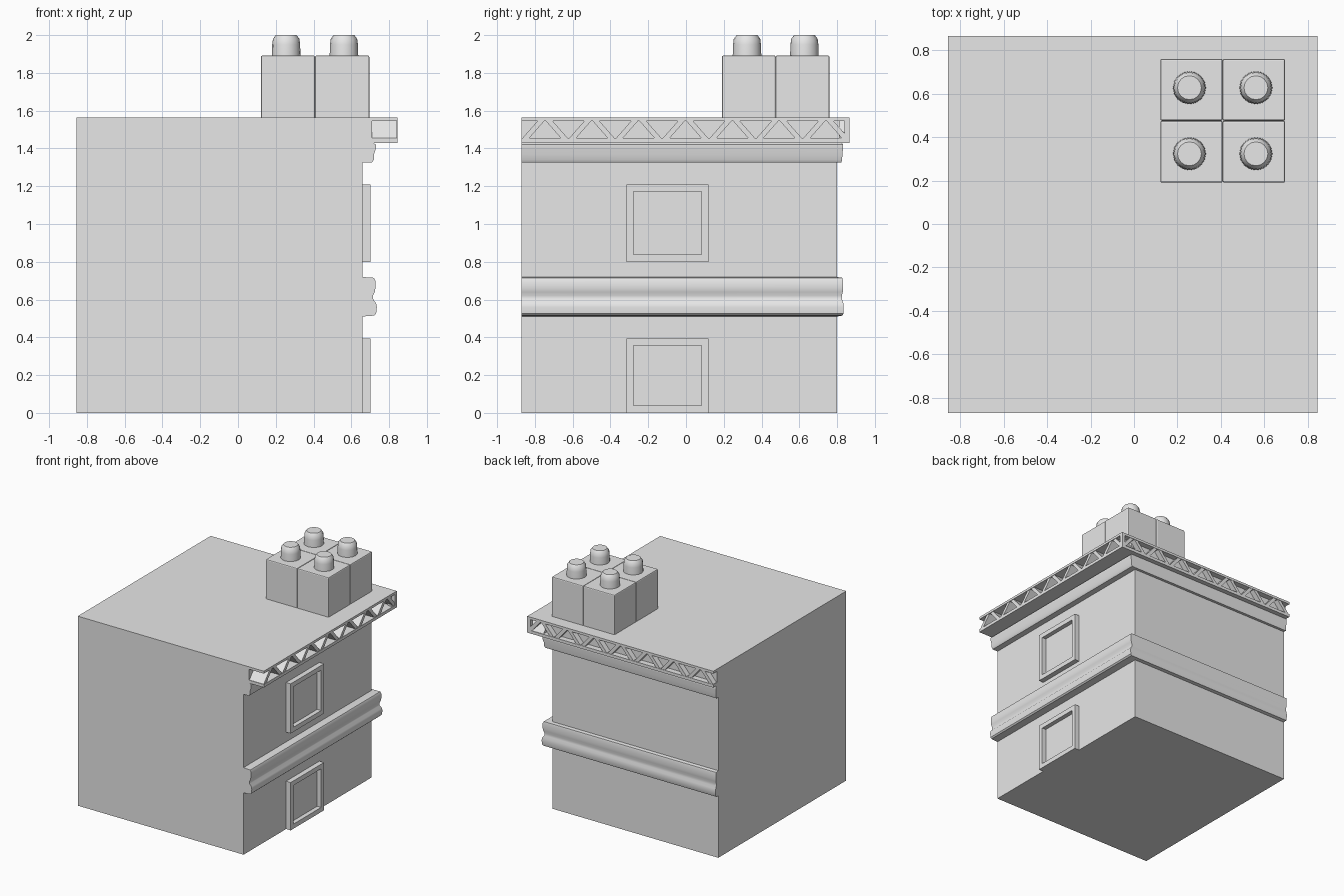
import bpy, bmesh, math

if "Cube" in bpy.data.objects:
    bpy.data.objects.remove(bpy.data.objects["Cube"], do_unlink=True)

stone = bpy.data.materials.new("pale grey stone")
stone.use_nodes = True
GREY = (0.8, 0.8, 0.8, 1)
stone.diffuse_color = GREY
stone.node_tree.nodes["Principled BSDF"].inputs["Base Color"].default_value = GREY

LEFT, FRONT = -0.855, -0.87      # plain cut sides
WALL_X, WALL_Y = 0.66, 0.80      # decorated walls
OUT_X, OUT_Y = 0.845, 0.865      # cornice edge
TOP = 1.565


def finish(bm, name, smooth=None, bevel=0):
    bmesh.ops.recalc_face_normals(bm, faces=bm.faces)
    mesh = bpy.data.meshes.new(name)
    bm.to_mesh(mesh)
    bm.free()
    mesh.materials.append(stone)
    obj = bpy.data.objects.new(name, mesh)
    bpy.context.collection.objects.link(obj)
    if bevel:
        mod = obj.modifiers.new("soft edges", "BEVEL")
        mod.width, mod.segments = bevel, 2
    if smooth:
        bpy.ops.object.select_all(action="DESELECT")
        obj.select_set(True)
        bpy.context.view_layer.objects.active = obj
        bpy.ops.object.shade_smooth_by_angle(angle=math.radians(smooth))
    return obj


def add_box(bm, low, high):
    verts = bmesh.ops.create_cube(bm, size=1)["verts"]
    for v in verts:
        v.co = [a + (c + 0.5) * (b - a) for a, b, c in zip(low, high, v.co)]


def box(name, low, high, **options):
    bm = bmesh.new()
    add_box(bm, low, high)
    return finish(bm, name, **options)


def sweep(name, profile, reach_x, reach_y, smooth=None):
    """Run a (reach, height) profile round the two decorated walls with a mitre."""
    bm = bmesh.new()
    rings = [[], [], []]
    for d, z in profile:
        x, y = WALL_X + d * reach_x, WALL_Y + d * reach_y
        for ring, co in zip(rings, ((LEFT, y, z), (x, y, z), (x, FRONT, z))):
            ring.append(bm.verts.new(co))
    n = len(profile)
    for a, b in zip(rings, rings[1:]):
        for i in range(n):
            j = (i + 1) % n
            bm.faces.new((a[i], a[j], b[j], b[i]))
    bm.faces.new(rings[0])
    bm.faces.new(rings[2])
    return finish(bm, name, smooth)


# Main block and roof slab
box("building_body", (LEFT, FRONT, 0), (WALL_X, WALL_Y, 1.545))
box("roof_slab", (LEFT, FRONT, 1.545), (OUT_X, OUT_Y, TOP))

# Rounded mouldings
sweep("middle_moulding",
      [(-0.1, 0.51), (0.8, 0.515), (0.95, 0.525), (1, 0.56), (0.95, 0.58),
       (0.75, 0.60), (0.72, 0.62), (0.85, 0.64), (0.9, 0.66), (0.9, 0.70),
       (0.8, 0.715), (-0.1, 0.72)], 0.075, 0.035, 35)
sweep("upper_moulding",
      [(-0.1, 1.325), (0.7, 1.325), (0.84, 1.34), (0.86, 1.37),
       (1, 1.40), (1, 1.42), (0.8, 1.43), (-0.1, 1.43)], 0.07, 0.032, 35)

# Cornice backing and lower rail
REACH_X, REACH_Y = OUT_X - WALL_X, OUT_Y - WALL_Y
for name, depth, z0, z1 in (("cornice_backing", 0.27, 1.43, 1.545),
                            ("cornice_lower_rail", 1, 1.43, 1.455)):
    sweep(name, [(-0.05, z0), (depth, z0), (depth, z1), (-0.05, z1)],
          REACH_X, REACH_Y)


def lattice(name, start, end, inner, outer, along_y, count=7):
    """Zigzag struts between the cornice rails."""
    bm = bmesh.new()
    step, half = (end - start) / (2 * count), 0.018
    for i in range(2 * count):
        u0 = start + i * step + half
        u1 = u0 + step - 2 * half
        z0, z1 = (1.45, 1.55) if i % 2 == 0 else (1.55, 1.45)
        quad = ((u0 - half, z0), (u0 + half, z0), (u1 + half, z1), (u1 - half, z1))
        rings = []
        for d in (inner, outer):
            rings.append([bm.verts.new((d, u, z) if along_y else (u, d, z))
                          for u, z in quad])
        a, b = rings
        bm.faces.new(a)
        bm.faces.new(b)
        for k in range(4):
            m = (k + 1) % 4
            bm.faces.new((a[k], a[m], b[m], b[k]))
    finish(bm, name)


lattice("side_cornice_lattice", FRONT, OUT_Y, 0.70, OUT_X - 0.004, True)
lattice("back_cornice_lattice", LEFT, OUT_X, 0.81, OUT_Y - 0.003, False)
box("cornice_corner_post", (0.815, 0.84, 1.44), (OUT_X, OUT_Y, 1.55))

# Square window frames with a shallow pane
for name, z0, z1 in (("lower_window", 0, 0.395), ("upper_window", 0.80, 1.21)):
    bm = bmesh.new()
    y0, y1, rim = -0.315, 0.12, 0.054
    x0, x1 = WALL_X - 0.01, 0.702
    add_box(bm, (x0, y0, z0), (x1, y1, z1))
    bm.faces.ensure_lookup_table()
    face = max(bm.faces, key=lambda f: f.calc_center_median().x)
    bmesh.ops.inset_region(bm, faces=[face], thickness=rim)
    for v in face.verts:
        v.co.x = x1
    pit = bmesh.ops.extrude_discrete_faces(bm, faces=[face])["faces"][0]
    for v in pit.verts:
        v.co.x = WALL_X + 0.006
    finish(bm, name + "_frame")

# Chimney: four blocks, each with a round pot
MID_X, MID_Y = 0.408, 0.475
for sx, side in ((-1, "right"), (1, "left")):
    for sy, end in ((-1, "front"), (1, "back")):
        tag = end + "_" + side
        xs = sorted((MID_X, MID_X + sx * 0.287))
        ys = sorted((MID_Y, MID_Y + sy * 0.285))
        box("chimney_block_" + tag, (xs[0], ys[0], TOP - 0.02),
            (xs[1], ys[1], 1.892), bevel=0.008)
        bm = bmesh.new()
        px, py = MID_X + sx * 0.153, MID_Y + sy * 0.152
        rings = []
        for r, z in ((0.076, 1.88), (0.074, 1.95), (0.07, 1.98), (0.055, 2.0)):
            angles = [math.tau * k / 16 for k in range(16)]
            rings.append([bm.verts.new((px + r * math.cos(t), py + r * math.sin(t), z))
                          for t in angles])
        for a, b in zip(rings, rings[1:]):
            for k in range(16):
                m = (k + 1) % 16
                bm.faces.new((a[k], a[m], b[m], b[k]))
        bm.faces.new(rings[0])
        bm.faces.new(rings[-1])
        finish(bm, "chimney_pot_" + tag, smooth=35)
